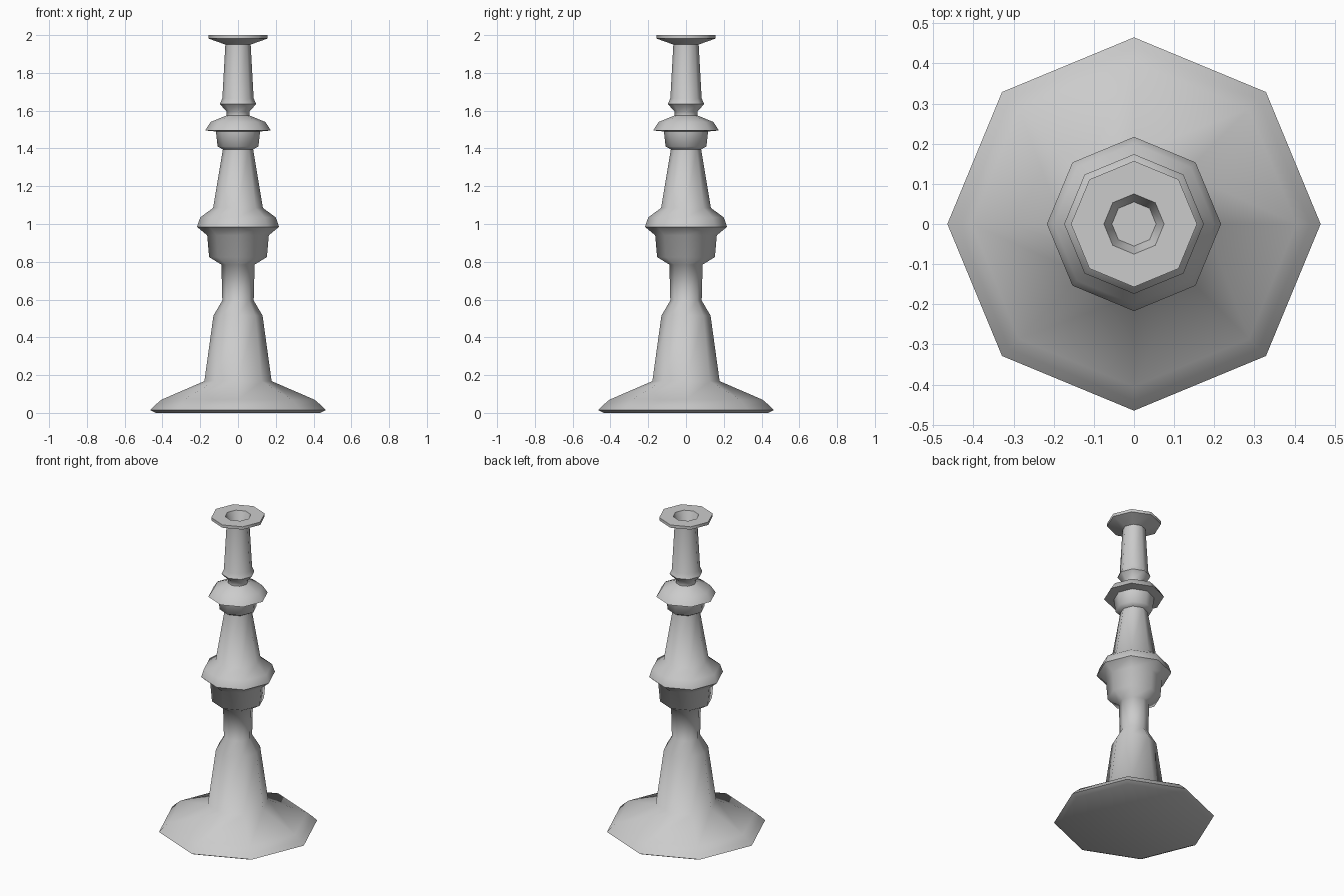
import bpy, bmesh
from math import cos, sin, tau, radians

if "Cube" in bpy.data.objects:
    bpy.data.objects.remove(bpy.data.objects["Cube"])

SIDES = 8


def lathe(name, profile):
    """Revolve an (r, z) profile into an eight-sided closed body."""
    bm = bmesh.new()
    rings = [[bm.verts.new((r * cos(tau * i / SIDES), r * sin(tau * i / SIDES), z))
              for i in range(SIDES)] for r, z in profile]
    for low, high in zip(rings, rings[1:]):
        for i in range(SIDES):
            j = (i + 1) % SIDES
            bm.faces.new((low[i], low[j], high[j], high[i]))
    bm.faces.new(rings[0][::-1])
    bm.faces.new(rings[-1])
    mesh = bpy.data.meshes.new(name)
    bm.to_mesh(mesh)
    bm.free()
    obj = bpy.data.objects.new(name, mesh)
    bpy.context.collection.objects.link(obj)
    bpy.ops.object.select_all(action='DESELECT')
    obj.select_set(True)
    bpy.context.view_layer.objects.active = obj
    bpy.ops.object.shade_smooth_by_angle(angle=radians(60))
    return obj


# One continuous turned silhouette, listed from the foot to the candle socket
foot = [(0.435, 0.0), (0.465, 0.015), (0.44, 0.04), (0.405, 0.07), (0.178, 0.168)]
lower_stem = [(0.13, 0.515), (0.083, 0.595), (0.088, 0.785)]
knop = [(0.153, 0.825), (0.163, 0.94), (0.217, 0.985), (0.20, 1.035), (0.132, 1.085)]
upper_stem = [(0.08, 1.395), (0.108, 1.41), (0.117, 1.49)]
drip_ring = [(0.174, 1.495), (0.145, 1.54), (0.06, 1.575), (0.06, 1.595)]
neck = [(0.096, 1.635), (0.083, 1.665), (0.067, 1.95)]
socket = [(0.157, 1.982), (0.157, 2.0), (0.075, 2.0), (0.055, 1.94)]

lathe("candlestick", foot + lower_stem + knop + upper_stem + drip_ring + neck + socket)
